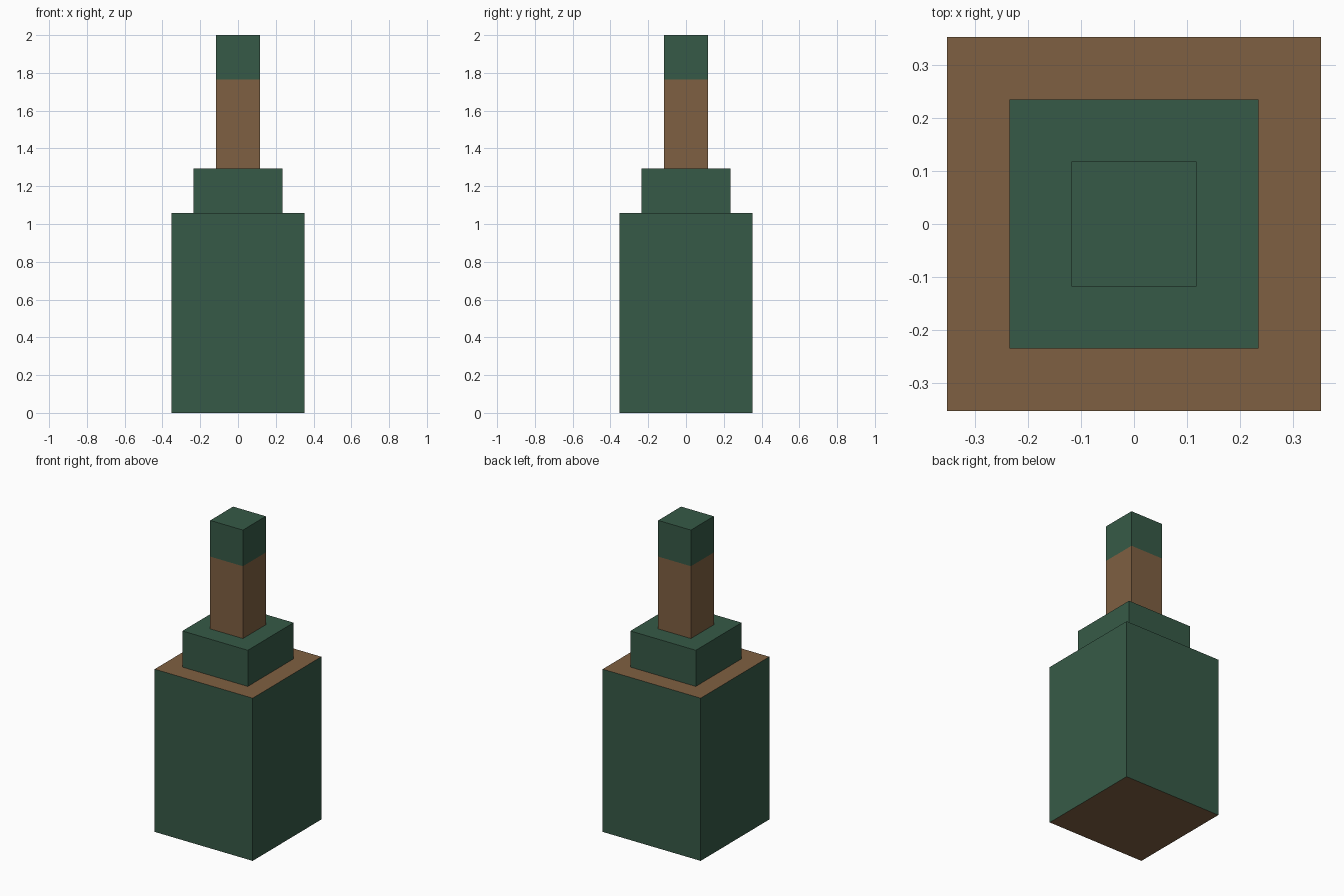
import bpy
import bmesh

if "Cube" in bpy.data.objects:
    bpy.data.objects.remove(bpy.data.objects["Cube"])

U = 2 / 17  # grid unit: the whole model is 17 units tall


def material(name, rgb):
    mat = bpy.data.materials.new(name)
    mat.diffuse_color = (*rgb, 1)
    mat.use_nodes = True
    mat.node_tree.nodes["Principled BSDF"].inputs["Base Color"].default_value = mat.diffuse_color
    return mat


GREEN = material("dark_green", (0.037, 0.102, 0.063))
BROWN = material("wood_brown", (0.212, 0.117, 0.054))


def block(name, half, z0, z1, is_brown, cut=None):
    """Square block in grid units; is_brown(face) picks the brown faces."""
    bm = bmesh.new()
    bmesh.ops.create_cube(bm, size=1)
    for v in bm.verts:
        v.co.x *= 2 * half * U
        v.co.y *= 2 * half * U
        v.co.z = (z1 if v.co.z > 0 else z0) * U
    if cut is not None:
        bmesh.ops.bisect_plane(bm, geom=bm.verts[:] + bm.edges[:] + bm.faces[:],
                               plane_co=(0, 0, cut * U), plane_no=(0, 0, 1))
    bm.normal_update()
    for f in bm.faces:
        f.material_index = int(is_brown(f))
    mesh = bpy.data.meshes.new(name)
    bm.to_mesh(mesh)
    bm.free()
    mesh.materials.append(GREEN)
    mesh.materials.append(BROWN)
    obj = bpy.data.objects.new(name, mesh)
    bpy.context.collection.objects.link(obj)
    return obj


# Main body: green sides, brown top and underside
block("body", 3, 0, 9, lambda f: abs(f.normal.z) > 0.5)

# Green shoulder step
block("shoulder", 2, 9, 11, lambda f: False)

# Neck: brown shaft with a green tip
block("neck", 1, 11, 17, lambda f: f.calc_center_median().z < 15 * U, cut=15)
